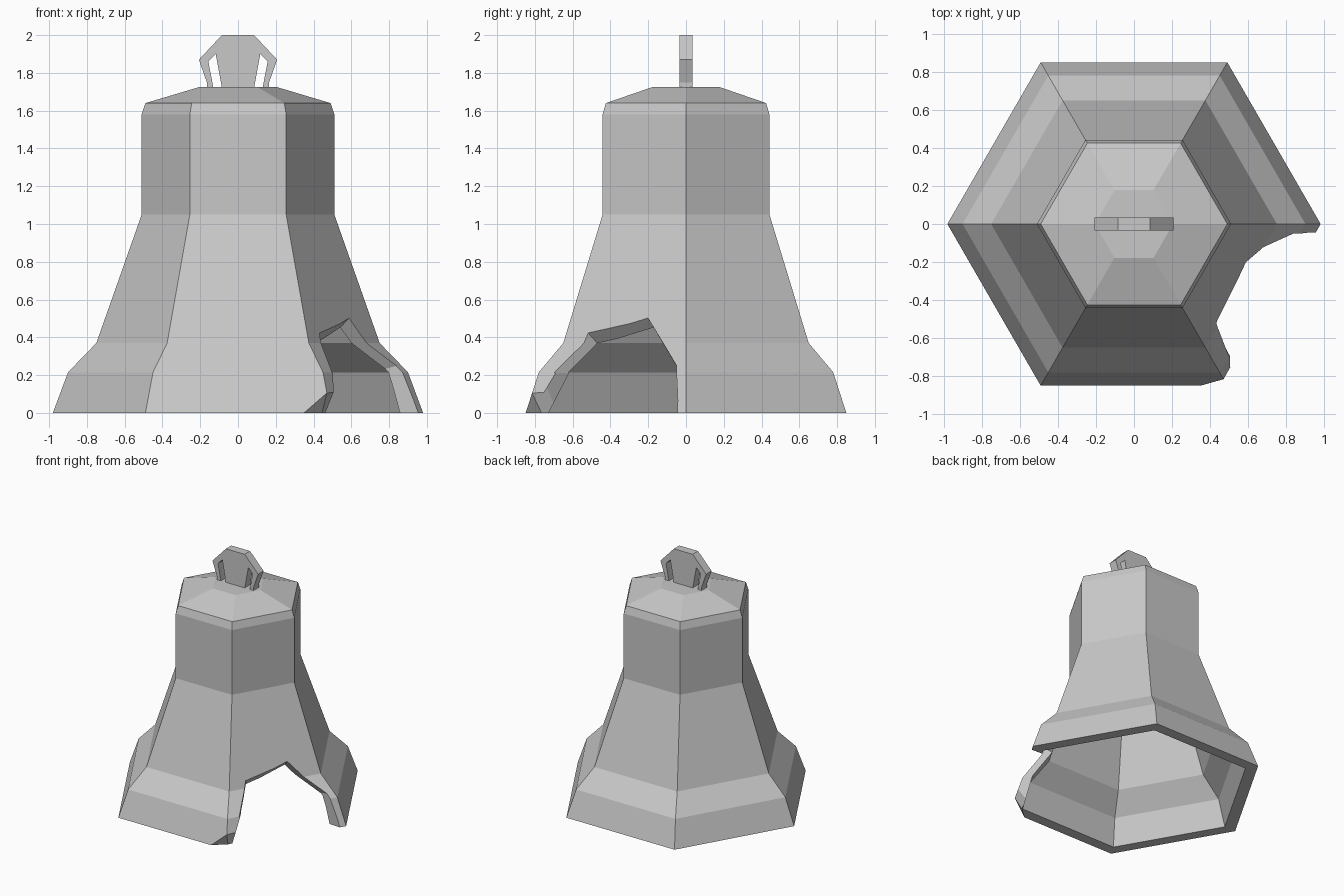
import bpy, bmesh, math
from mathutils import Vector

if "Cube" in bpy.data.objects:
    bpy.data.objects.remove(bpy.data.objects["Cube"])

metal = bpy.data.materials.new("grey_metal")
metal.diffuse_color = (0.58, 0.58, 0.58, 1)
metal.use_nodes = True
metal.node_tree.nodes["Principled BSDF"].inputs["Base Color"].default_value = metal.diffuse_color


def make_object(name, bm):
    bmesh.ops.recalc_face_normals(bm, faces=bm.faces[:])
    mesh = bpy.data.meshes.new(name)
    bm.to_mesh(mesh)
    bm.free()
    mesh.materials.append(metal)
    obj = bpy.data.objects.new(name, mesh)
    bpy.context.collection.objects.link(obj)
    return obj


def bridge(bm, a, b):
    for i in range(len(a)):
        j = (i + 1) % len(a)
        bm.faces.new((a[i], a[j], b[j], b[i]))


# Bell body: six-sided shell, profile of (radius, height) up the outside
outer = [(0.98, 0), (0.90, 0.215), (0.75, 0.37), (0.51, 1.05),
         (0.51, 1.58), (0.49, 1.64), (0.205, 1.725)]
# ... and up the inside
inner = [(0.88, 0), (0.82, 0.215), (0.67, 0.37), (0.43, 1.05),
         (0.43, 1.54), (0.41, 1.57), (0.19, 1.64)]

bm = bmesh.new()
rings = []
for r, z in outer[::-1] + inner:
    rings.append([bm.verts.new((r * math.cos(k * math.pi / 3),
                                r * math.sin(k * math.pi / 3), z))
                  for k in range(6)])
for a, b in zip(rings, rings[1:]):
    bridge(bm, a, b)
bm.faces.new(rings[0])
bm.faces.new(rings[-1])
bell = make_object("bell_body", bm)

# Broken gap: pairs of points on the outer and inner wall
gap = [((0.955, -0.045, -0.3), (0.87, -0.04, -0.3)),
       ((0.955, -0.045, 0.0), (0.87, -0.04, 0.0)),
       ((0.84, -0.05, 0.25), (0.77, -0.04, 0.23)),
       ((0.585, -0.20, 0.50), (0.54, -0.17, 0.45)),
       ((0.43, -0.515, 0.42), (0.40, -0.47, 0.37)),
       ((0.50, -0.70, 0.21), (0.46, -0.62, 0.21)),
       ((0.503, -0.735, 0.13), (0.46, -0.70, 0.05)),
       ((0.47, -0.815, 0.105), (0.445, -0.765, 0.0)),
       ((0.34, -0.85, 0.0), (0.40, -0.77, -0.03)),
       ((0.34, -0.85, -0.3), (0.40, -0.77, -0.3))]
bm = bmesh.new()
far, near = [], []
for o, i in gap:
    o, i = Vector(o), Vector(i)
    far.append(bm.verts.new(o + (o - i)))
    near.append(bm.verts.new(i + (i - o)))
bridge(bm, far, near)
for loop, tip in ((far, (1.2, -0.9, 0.1)), (near, (0.3, -0.25, 0.05))):
    apex = bm.verts.new(tip)
    for k in range(len(loop)):
        bm.faces.new((loop[k], loop[(k + 1) % len(loop)], apex))
cutter = make_object("gap_cutter", bm)
cutter.hide_render = True
cutter.display_type = 'WIRE'

cut = bell.modifiers.new("gap", 'BOOLEAN')
cut.operation = 'DIFFERENCE'
cut.solver = 'EXACT'
cut.object = cutter

# Hanging loop: one half outline, mirrored, given thickness
half = [(0.085, 1.72), (0.118, 1.90), (0.157, 1.86), (0.13, 1.72),
        (0.165, 1.72), (0.165, 1.75), (0.207, 1.87), (0.085, 2.0)]
outline = half + [(-x, z) for x, z in reversed(half)]
bm = bmesh.new()
sides = [[bm.verts.new((x, y, z)) for x, z in outline] for y in (-0.035, 0.035)]
bridge(bm, *sides)
for side in sides:
    bm.faces.new(side)
make_object("hanging_loop", bm)
